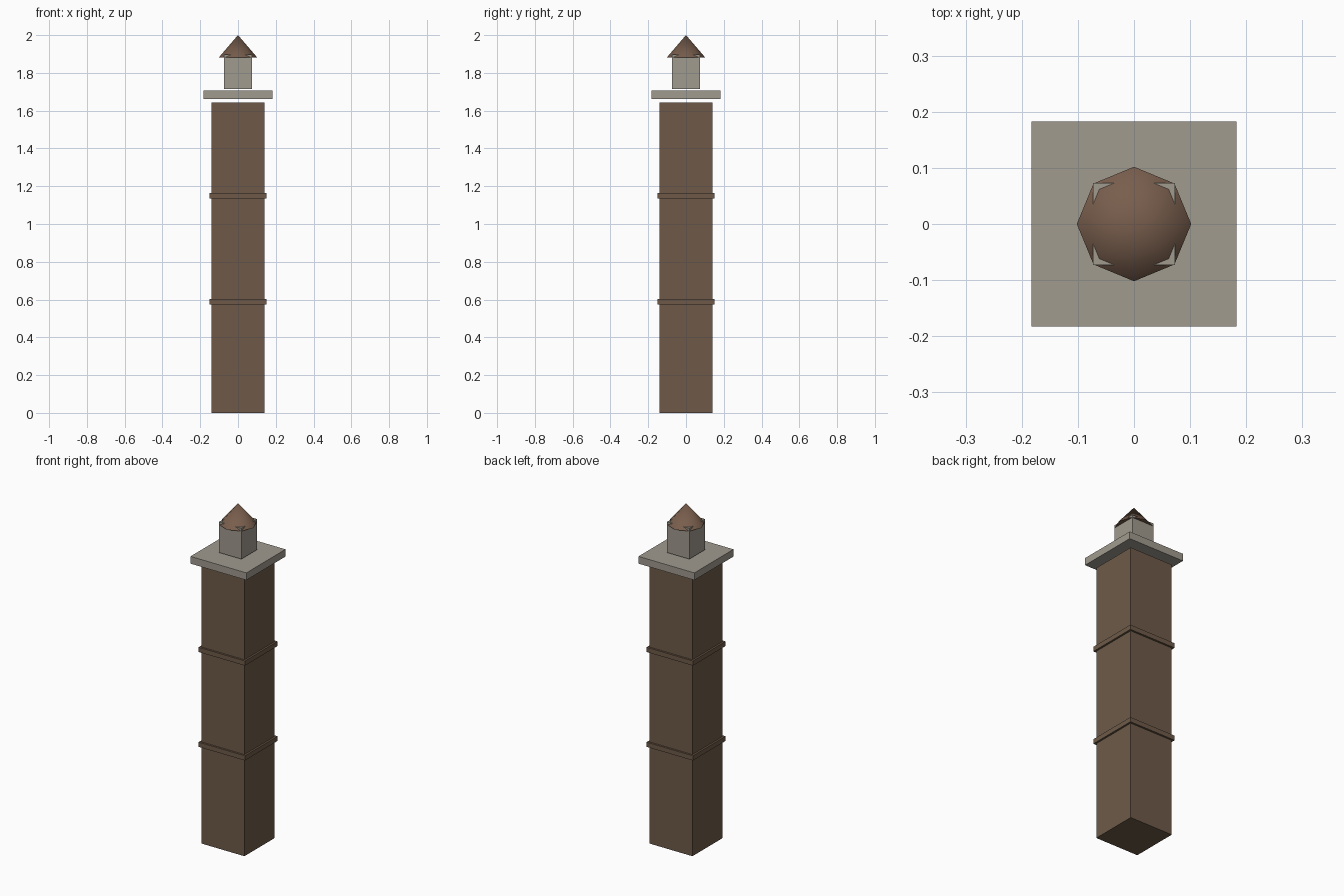
import bpy, math

if "Cube" in bpy.data.objects:
    bpy.data.objects.remove(bpy.data.objects["Cube"])


def material(name, rgb):
    m = bpy.data.materials.new(name)
    m.diffuse_color = (*rgb, 1.0)
    m.use_nodes = True
    m.node_tree.nodes["Principled BSDF"].inputs["Base Color"].default_value = m.diffuse_color
    return m


brick = material("brown_brick", (0.156, 0.102, 0.066))
stone = material("pale_stone", (0.352, 0.328, 0.275))
roof_tile = material("roof_brown", (0.190, 0.112, 0.074))


def block(name, half, z0, z1, mat):
    """Square block centred on the z axis between two heights."""
    bpy.ops.mesh.primitive_cube_add(size=1, location=(0, 0, (z0 + z1) / 2))
    ob = bpy.context.object
    ob.name = name
    ob.scale = (2 * half, 2 * half, z1 - z0)
    bpy.ops.object.transform_apply(location=False, rotation=False, scale=True)
    ob.data.materials.append(mat)
    return ob


# Tall square shaft
block("tower_shaft", 0.141, 0.0, 1.643, brick)

# String-course bands
for label, z in (("lower", 0.588), ("upper", 1.150)):
    block(label + "_band", 0.152, z - 0.014, z + 0.014, brick)

# Overhanging platform, floating slightly above the shaft
block("platform", 0.183, 1.663, 1.706, stone)

# Lantern room, whose corners poke through the roof
block("lantern_room", 0.073, 1.716, 1.898, stone)

# Eight-sided pointed roof
bpy.ops.mesh.primitive_cone_add(vertices=8, radius1=0.102, radius2=0,
                                depth=0.119, location=(0, 0, 1.9405))
roof = bpy.context.object
roof.name = "pointed_roof"
roof.data.materials.append(roof_tile)
bpy.ops.object.shade_smooth_by_angle(angle=math.radians(40))
